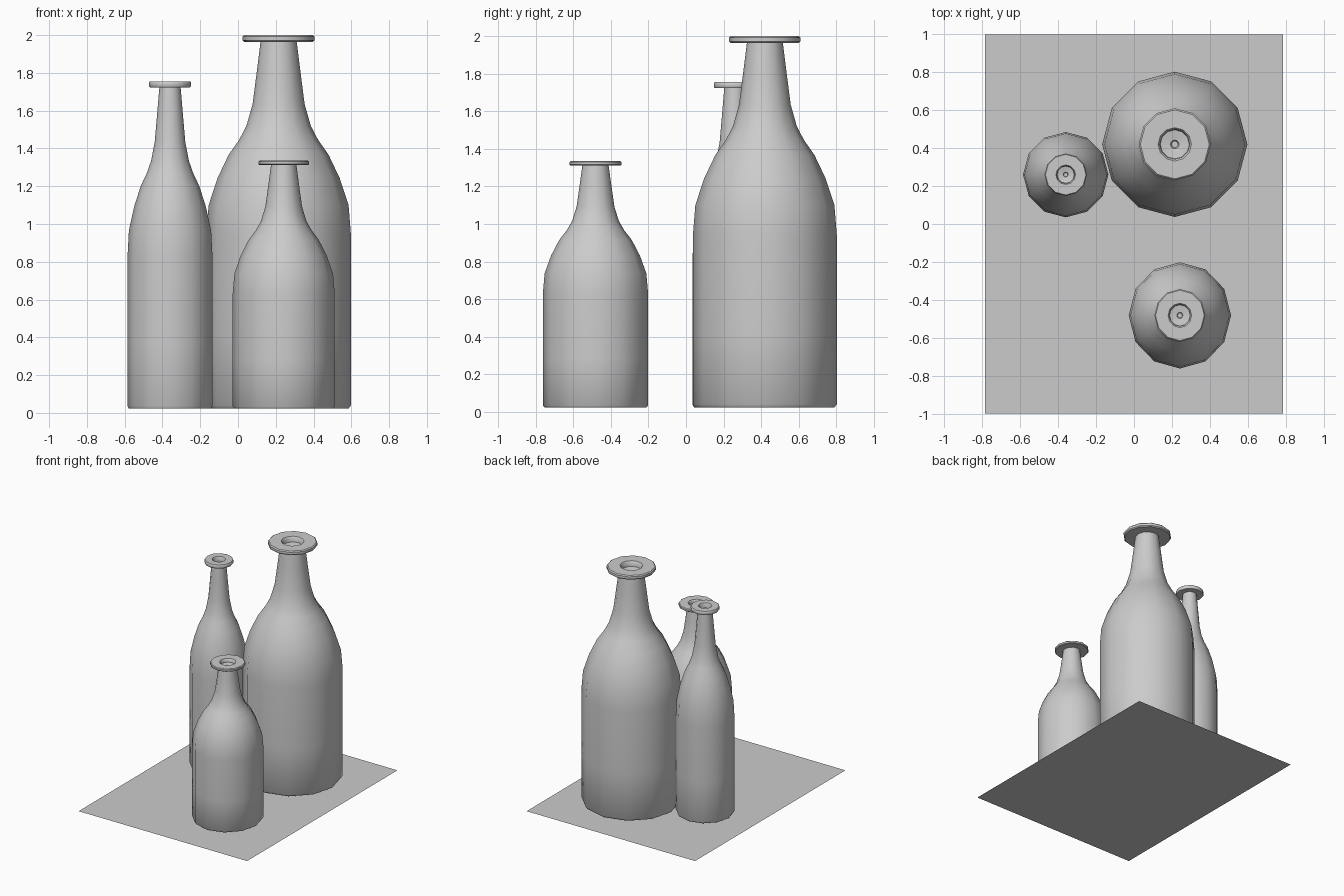
import bpy, bmesh, math

if "Cube" in bpy.data.objects:
    bpy.data.objects.remove(bpy.data.objects["Cube"])

SIDES = 12

# Bottle outline as (radius, height), both relative to body radius and total height
PROFILE = [
    (0, 0), (0.965, 0), (1, 0.009), (1, 0.2), (1, 0.465),            # base and body
    (0.967, 0.545), (0.845, 0.617), (0.69, 0.68), (0.545, 0.72),     # shoulder
    (0.445, 0.757), (0.36, 0.815), (0.305, 0.897), (0.25, 0.982),    # neck
    (0.475, 0.982), (0.496, 0.986), (0.496, 0.996), (0.475, 1),      # lip
    (0.23, 1), (0.205, 0.994), (0.2, 0.978), (0.06, 0.974),          # mouth
    (0.045, 0.968), (0, 0.968),
]


def smooth(obj, degrees):
    bpy.ops.object.select_all(action='DESELECT')
    obj.select_set(True)
    bpy.context.view_layer.objects.active = obj
    bpy.ops.object.shade_smooth_by_angle(angle=math.radians(degrees))


def bottle(name, x, y, rx, ry, top, base=0.022):
    bm = bmesh.new()
    rings = []
    for r, z in PROFILE:
        if r == 0:
            rings.append([bm.verts.new((0, 0, z))] * SIDES)
            continue
        angles = [2 * math.pi * i / SIDES for i in range(SIDES)]
        rings.append([bm.verts.new((r * math.cos(a), r * math.sin(a), z)) for a in angles])
    for low, high in zip(rings, rings[1:]):
        for i in range(SIDES):
            j = (i + 1) % SIDES
            corners = dict.fromkeys((low[i], low[j], high[j], high[i]))
            bm.faces.new(list(corners))
    bmesh.ops.scale(bm, vec=(rx, ry, top - base), verts=bm.verts)
    bmesh.ops.recalc_face_normals(bm, faces=bm.faces)
    mesh = bpy.data.meshes.new(name)
    bm.to_mesh(mesh)
    bm.free()
    obj = bpy.data.objects.new(name, mesh)
    obj.location = (x, y, base)
    bpy.context.collection.objects.link(obj)
    smooth(obj, 40)


# Flat sheet under the bottles
bpy.ops.mesh.primitive_plane_add(size=2)
sheet = bpy.context.object
sheet.name = "ground_sheet"
sheet.scale.x = 0.785

# Three bottles sharing one outline
bottle("large_bottle", 0.215, 0.42, 0.383, 0.383, 2.0)
bottle("slim_bottle", -0.36, 0.26, 0.225, 0.225, 1.755)
bottle("short_bottle", 0.242, -0.482, 0.27, 0.28, 1.335)
